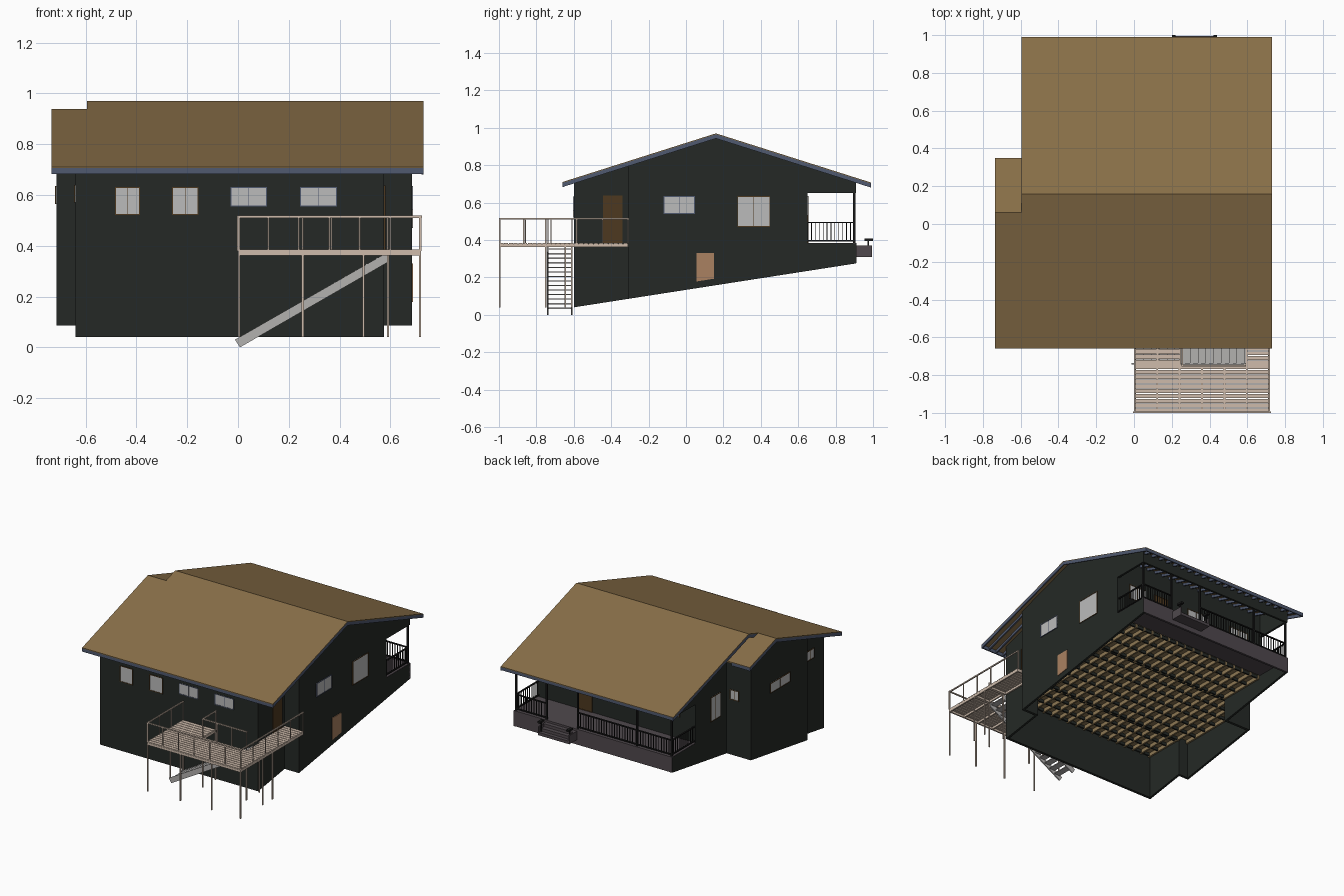
import bpy, bmesh
from mathutils import Vector

if "Cube" in bpy.data.objects:
    bpy.data.objects.remove(bpy.data.objects["Cube"])

def mat(name, r, g, b):
    m = bpy.data.materials.new(name)
    m.diffuse_color = (r, g, b, 1)
    m.use_nodes = True
    m.node_tree.nodes["Principled BSDF"].inputs["Base Color"].default_value = m.diffuse_color
    return m

ROOF = mat("roof_brown", .25, .16, .065)
WALL = mat("wall_dark_green", .018, .022, .019)
TRIM = mat("trim_blue", .08, .1, .16)
DECK = mat("deck_wood", .62, .5, .41)
STEP = mat("stair_grey", .45, .44, .43)
PORCH = mat("porch_grey", .08, .066, .075)
GLASS = mat("glass", .5, .5, .5)
DOOR = mat("door_brown", .075, .04, .014)
HATCH = mat("hatch_tan", .4, .22, .12)
FLOOR = mat("floor_tan", .27, .19, .09)
BLACK = mat("black_metal", .01, .01, .01)

def finish(name, bm, m):
    bmesh.ops.recalc_face_normals(bm, faces=bm.faces)
    me = bpy.data.meshes.new(name)
    bm.to_mesh(me)
    bm.free()
    me.materials.append(m)
    ob = bpy.data.objects.new(name, me)
    bpy.context.collection.objects.link(ob)

def add_box(bm, x0, x1, y0, y1, z0, z1):
    vs = bmesh.ops.create_cube(bm, size=1)["verts"]
    for v in vs:
        v.co = ((x0 + x1) / 2 + v.co.x * (x1 - x0), (y0 + y1) / 2 + v.co.y * (y1 - y0),
                (z0 + z1) / 2 + v.co.z * (z1 - z0))

def boxes(name, m, items):
    bm = bmesh.new()
    for b in items:
        add_box(bm, *b)
    finish(name, bm, m)

def prism(name, m, pts, axis, spans):
    """Extrude a profile (y,z for axis x; x,z for axis y) over each span."""
    bm = bmesh.new()
    for a, b in spans:
        f = lambda p, t: (t, p[0], p[1]) if axis == "x" else (p[0], t, p[1])
        lo = [bm.verts.new(f(p, a)) for p in pts]
        hi = [bm.verts.new(f(p, b)) for p in pts]
        bm.faces.new(lo)
        bm.faces.new(hi)
        for i in range(len(pts)):
            j = (i + 1) % len(pts)
            bm.faces.new((lo[i], lo[j], hi[j], hi[i]))
    finish(name, bm, m)

def steps(a, b, d):
    n = max(1, round((b - a) / d))
    return [a + (b - a) * i / n for i in range(n + 1)]

# ---- roofs ----
S = .317
def top(y, ry):
    return .97 - S * abs(ry - .16) - S * abs(y - ry)

def chevron(y0, y1, ry, d0, d1):
    ys = [y0, ry, y1] if y0 < ry < y1 else [y0, y1]
    return [(y, top(y, ry) - d0) for y in ys] + [(y, top(y, ry) - d1) for y in reversed(ys)]

def roof(name, x0, x1, y0, y1, ry):
    prism(name + "_sheet", ROOF, chevron(y0, y1, ry, 0, .005), "x", [(x0, x1)])
    prism(name + "_barge_boards", TRIM, chevron(y0, y1, ry, .004, .027), "x",
          [(x0, x0 + .008), (x1 - .008, x1)])
    prism(name + "_rafters", TRIM, chevron(y0 + .005, y1 - .005, ry, .004, .022), "x",
          [(x - .005, x + .005) for x in steps(x0 + .06, x1 - .06, .06)])
    boxes(name + "_eave_boards", TRIM, [
        (x0, x1, y, y + .008, top(y, ry) - .027, top(y, ry) - .003) for y in (y0, y1 - .008)])

roof("main_roof", -.595, .73, -.66, .99, .16)
roof("side_roof", -.735, -.595, -.66, .35, .06)
prism("side_roof_infill", ROOF, chevron(.06, .35, .06, 0, .01), "x", [(-.6, -.53)])

# ---- walls, trimmed by the sloping ground and the roof planes ----
def wall(name, x0, x1, y0, y1, z0=0, z1=1.2, ry=.16):
    bm = bmesh.new()
    add_box(bm, x0, x1, y0, y1, z0, z1)
    ridge = Vector((0, ry, top(ry, ry) - .004))
    for co, no in ((Vector((0, -.6, .04)), Vector((0, .1556, -1))),
                   (ridge, Vector((0, -S, 1))), (ridge, Vector((0, S, 1)))):
        r = bmesh.ops.bisect_plane(bm, geom=bm.verts[:] + bm.edges[:] + bm.faces[:], plane_co=co,
                                   plane_no=no, clear_outer=True)
        cut = [e for e in r["geom_cut"] if isinstance(e, bmesh.types.BMEdge)]
        if cut:
            bmesh.ops.holes_fill(bm, edges=cut)
    finish(name, bm, WALL)

T = .015
wall("front_wall", -.64, .575, -.6, -.6 + T)
wall("right_front_wall", .575 - T, .575, -.6, -.31)
wall("right_return_wall", .575 - T, .685, -.31, -.31 + T)
wall("right_wall", .685 - T, .685, -.31, .65)
wall("back_wall", -.53, .685, .65 - T, .65, z0=.36)
wall("left_back_wall", -.53, -.53 + T, .31, .65)
wall("left_upper_wall", -.53, -.53 + T, .0, .31, z0=.38)
wall("bay_back_wall", -.715, -.53 + T, .31 - T, .31, ry=.06)
wall("bay_side_wall", -.715, -.715 + T, -.31, .31, ry=.06)
wall("bay_front_wall", -.715, -.64 + T, -.31, -.31 + T, ry=.06)
wall("left_front_wall", -.64, -.64 + T, -.6, -.31, ry=.06)
for side, x in (("right", .685 - T), ("left", -.53)):
    wall(side + "_porch_skirt", x, x + T, .65, .91, z1=.38)
    wall(side + "_porch_header", x, x + T, .65, .91, z0=.65)
wall("back_porch_header", -.53, .685, .895, .91, z0=.65)

# ---- floor and its framing ----
rects = [(-.625, .56, -.585, -.31), (-.7, .67, -.31, .295), (-.515, .67, .295, .65)]
boxes("floor", FLOOR, [(*r, .36, .38) for r in rects])
boxes("floor_joists", FLOOR, [(x - .006, x + .006, c, d, .335, .36)
      for a, b, c, d in rects for x in steps(a + .01, b - .01, .07)])
boxes("floor_beams", WALL, [(a, b, y - .005, y + .005, .34, .36)
      for a, b, c, d in rects for y in steps(c + .01, d - .01, .1)])

# ---- windows and doors: axis is the wall normal, s its direction ----
def panel(name, axis, c, s, u0, u1, z0, z1, m=GLASS, frame=DOOR):
    def put(a, b, lo, hi, d):
        n = sorted((c - s * .002, c + s * d))
        return (*n, a, b, lo, hi) if axis == "x" else (a, b, *n, lo, hi)
    w, mid = .004, (u0 + u1) / 2
    boxes(name, m, [put(u0, u1, z0, z1, .002)])
    bars = [put(u0, u0 + w, z0, z1, .005), put(u1 - w, u1, z0, z1, .005),
            put(u0, u1, z0, z0 + w, .005), put(u0, u1, z1 - w, z1, .005)]
    if m == GLASS:
        bars.append(put(mid - .001, mid + .001, z0, z1, .003))
    boxes(name + "_frame", frame, bars)

for i, (a, b, z, f) in enumerate([(-.485, -.385, .52, DOOR), (-.26, -.155, .52, DOOR),
                                  (-.03, .115, .555, TRIM), (.245, .39, .555, TRIM)]):
    panel(f"front_window_{i}", "y", -.6, -1, a, b, z, .632, frame=f)
panel("right_window_small", "x", .685, 1, -.12, .048, .54, .635, frame=TRIM)
panel("right_window_large", "x", .685, 1, .275, .45, .47, .635)
panel("right_door", "x", .575, 1, -.445, -.34, .385, .637, DOOR, DOOR)
prism("crawl_hatch", HATCH, [(.055, .178), (.15, .193), (.15, .33), (.055, .33)], "x", [(.683, .689)])
for i, (a, b) in enumerate([(.447, .585), (-.05, .095), (-.41, -.257)]):
    panel(f"back_window_{i}", "y", .65, 1, a, b, .53, .635)
panel("back_door", "y", .65, 1, .263, .378, .382, .635, DOOR, DOOR)
panel("left_window", "x", -.53, -1, .38, .49, .465, .635)
panel("bay_back_window", "y", .31, 1, -.625, -.555, .565, .635)
panel("bay_side_window", "x", -.715, -1, -.12, .1, .565, .635)
panel("left_front_window", "x", -.64, -1, -.49, -.4, .57, .64)

# ---- back porch ----
boxes("porch_floor", PORCH, [(-.529, .684, .65, .91, .362, .383), (-.53, .685, .897, .912, .277, .384)])
boxes("porch_posts", BLACK, [(x - .005, x + .005, .893, .905, .38, .66) for x in (-.52, -.254, .2, .44, .675)])
rail = []
for a, b in ((-.52, .2), (.44, .675)):
    rail += [(a, b, .894, .904, z, z + .007) for z in (.392, .49)]
    rail += [(x - .002, x + .002, .897, .901, .392, .49) for x in steps(a, b, .02)]
for c in (-.52, .675):
    rail += [(c - .005, c + .005, .65, .9, z, z + .007) for z in (.392, .49)]
    rail += [(c - .002, c + .002, y - .002, y + .002, .392, .49) for y in steps(.65, .9, .02)]
boxes("porch_railing", BLACK, rail)
boxes("back_steps", PORCH, [(.2, .44, .91 + .03 * i, .94 + .03 * i - .005 * (i == 2), .31, .37 - .02 * i)
      for i in range(3)] + [(x, x + .008, .91, .995, .31, .37) for x in (.2, .432)])
boxes("back_step_handrails", BLACK, [b for x in (.21, .43) for b in (
      (x - .004, x + .004, .971, .979, .31, .4), (x - .01, x + .01, .955, 1.0, .395, .408))])

# ---- front deck ----
areas = [(0, .72, -1, -.745), (0, .25, -.745, -.605), (.59, .72, -.745, -.6), (.578, .72, -.6, -.31)]
planks, frame = [], []
for a, b, c, d in areas:
    ys = steps(c, d, .026)
    planks += [(a, b, p + .002, q - .002, .376, .385) for p, q in zip(ys, ys[1:])]
    frame += [(a, b, y, y + .01, .362, .378) for y in (c, d - .01)]
    frame += [(x, x + .01, c, d, .362, .378) for x in steps(a, b - .01, .12)]
boxes("deck_planks", DECK, planks)
boxes("deck_frame", DECK, frame)

w = .004
posts = [(x, y) for x in (.004, .255, .495, .716) for y in (-.996,)]
posts += [(x, y) for x in (.004, .255, .59) for y in (-.75, -.61)] + [(.716, -.75), (.716, -.645)]
boxes("deck_ground_posts", DECK, [(x - w, x + w, y - w, y + w, .04, .37) for x, y in posts])

runs = [(0, .72, -.996, -.996), (.004, .004, -.996, -.61), (.716, .716, -.996, -.31),
        (.255, .255, -.75, -.61), (.255, .59, -.75, -.75)]
rails = []
for a, b, c, d in runs:
    rails.append((a - w, b + w, c - w, d + w, .51, .518))
    n = max(1, round((b - a + d - c) / .13))
    for i in range(n + 1):
        x, y = a + (b - a) * i / n, c + (d - c) * i / n
        rails.append((x - .003, x + .003, y - .003, y + .003, .38, .512))
boxes("deck_railing", DECK, rails)

# ---- front stair ----
prism("stair_stringers", STEP, [(-.012, .03), (.008, 0), (.59, .335), (.59, .375)], "y",
      [(-.743, -.735), (-.615, -.607)])
boxes("stair_treads", STEP, [(x - .005, x + .04, -.74, -.61, z, z + .006) for x, z in
      ((.015 + .041 * i, .032 + .0243 * i) for i in range(14))])
